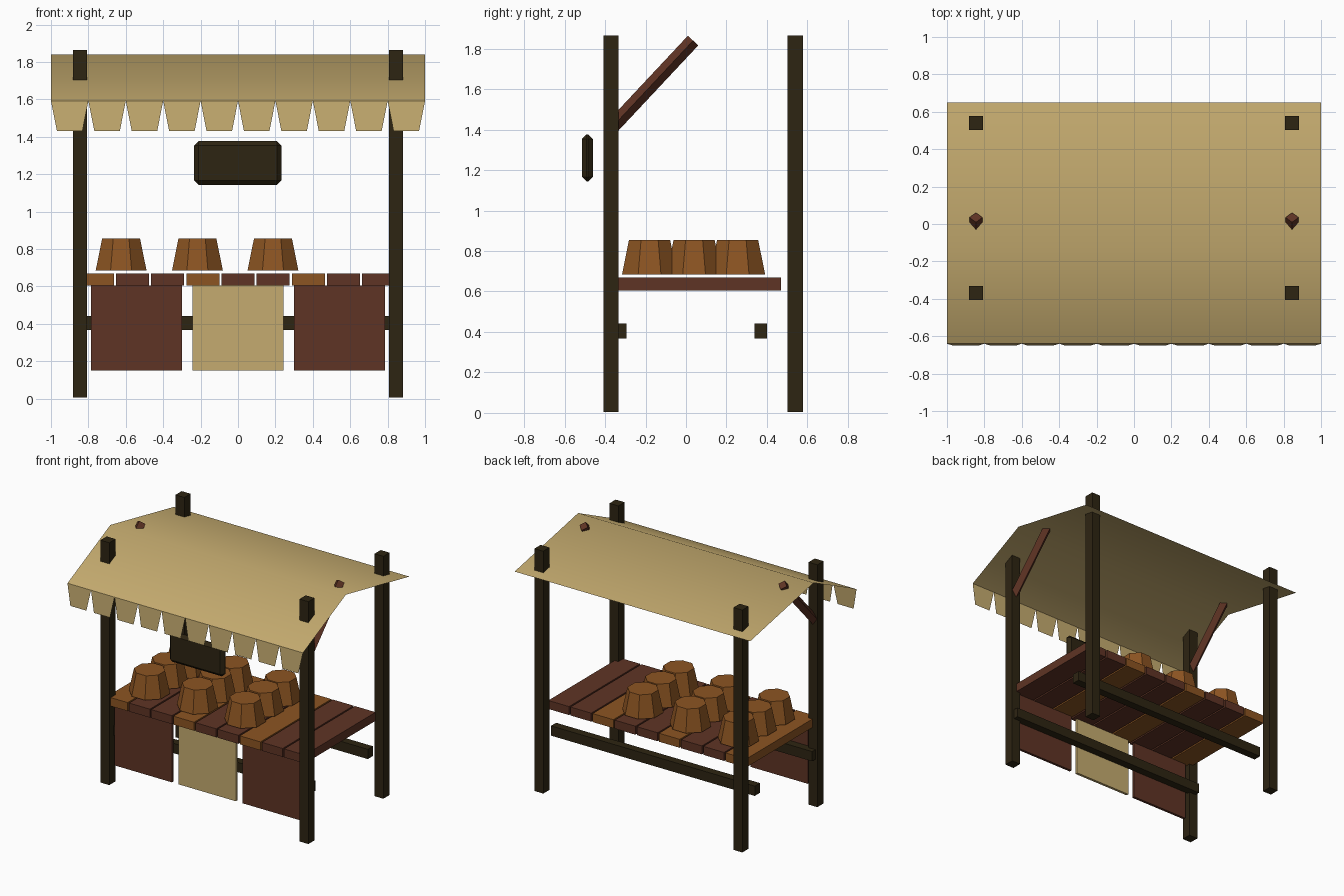
import bpy, bmesh, math
from mathutils import Matrix, Vector

if "Cube" in bpy.data.objects:
    bpy.data.objects.remove(bpy.data.objects["Cube"])


def material(name, rgb):
    m = bpy.data.materials.new(name)
    m.diffuse_color = (*rgb, 1)
    m.use_nodes = True
    m.node_tree.nodes["Principled BSDF"].inputs["Base Color"].default_value = m.diffuse_color
    return m


CLOTH = material("tan_cloth", (0.56, 0.41, 0.16))
DARK = material("dark_timber", (0.027, 0.018, 0.006))
BROWN = material("red_brown", (0.114, 0.034, 0.018))
ORANGE = material("orange_wood", (0.262, 0.089, 0.016))


def finish(name, bm, mat):
    mesh = bpy.data.meshes.new(name)
    bm.normal_update()
    bm.to_mesh(mesh)
    bm.free()
    obj = bpy.data.objects.new(name, mesh)
    bpy.context.collection.objects.link(obj)
    mesh.materials.append(mat)
    return obj


def box(name, lo, hi, mat):
    lo, hi = Vector(lo), Vector(hi)
    bm = bmesh.new()
    bmesh.ops.create_cube(bm, size=1, matrix=Matrix.Translation((lo + hi) / 2)
                          @ Matrix.Diagonal((*(hi - lo), 1)))
    return finish(name, bm, mat)


# Corner posts and the diagonal braces holding the canopy
for s, side in ((-1, "left"), (1, "right")):
    x = s * 0.845
    for y, end in ((-0.37, "front"), (0.54, "back")):
        box(f"{end}_post_{side}", (x - 0.0375, y - 0.0375, 0.005),
            (x + 0.0375, y + 0.0375, 1.865), DARK)
    a, b = Vector((x, -0.365, 1.413)), Vector((x, 0.035, 1.84))
    bm = bmesh.new()
    bmesh.ops.create_cone(
        bm, cap_ends=True, segments=4, radius1=0.035, radius2=0.035, depth=(b - a).length,
        matrix=Matrix.Translation((a + b) / 2)
        @ Matrix.Rotation(-math.atan2(b.y - a.y, b.z - a.z), 4, 'X'))
    finish(f"brace_{side}", bm, BROWN)

# Long rails under the counter
for y, end in ((-0.325, "front"), (0.37, "back")):
    box(f"{end}_rail", (-0.865, y - 0.031, 0.367), (0.865, y + 0.031, 0.442), DARK)

# Counter planks, every third one lighter
for i in range(9):
    x = (i - 4) * 0.188
    box(f"plank_{i + 1}", (x - 0.088, -0.39, 0.605), (x + 0.088, 0.47, 0.67),
        ORANGE if i % 3 == 0 else BROWN)

# Cloth panels hanging below the counter front
for i, mat in enumerate((BROWN, CLOTH, BROWN)):
    x = (i - 1) * 0.543
    box(f"front_panel_{i + 1}", (x - 0.244, -0.375, 0.15), (x + 0.244, -0.355, 0.605), mat)

# Upturned eight-sided baskets in a grid on the counter
for i, x in enumerate((-0.625, -0.217, 0.187)):
    for j, y in enumerate((-0.18, 0.04, 0.255)):
        bm = bmesh.new()
        bmesh.ops.create_cone(bm, cap_ends=True, segments=8, radius1=0.147, radius2=0.11,
                              depth=0.17, matrix=Matrix.Translation((x, y, 0.77))
                              @ Matrix.Rotation(math.pi / 8, 4, 'Z'))
        finish(f"basket_{i * 3 + j + 1}", bm, ORANGE)

# Blank hanging board with chamfered edges
board = box("hanging_board", (-0.235, -0.515, 1.143), (0.232, -0.46, 1.377), DARK)
bevel = board.modifiers.new("chamfer", 'BEVEL')
bevel.width = 0.024
bevel.segments = 1

# Canopy sheet: front slope, ridge, back slope
bm = bmesh.new()
rows = [[bm.verts.new((x, y, z)) for x in (-1, 1)]
        for y, z in ((-0.64, 1.592), (-0.12, 1.84), (0.65, 1.685))]
for r, q in zip(rows, rows[1:]):
    bm.faces.new((r[0], r[1], q[1], q[0]))
canopy = finish("canopy", bm, CLOTH)
canopy.data.polygons.foreach_set("use_smooth", [True] * len(canopy.data.polygons))

# Scalloped valance of ten tapered flaps
bm = bmesh.new()
for i in range(10):
    x = -1 + i * 0.2
    bm.faces.new([bm.verts.new(p) for p in (
        (x, -0.64, 1.592), (x + 0.032, -0.65, 1.43),
        (x + 0.168, -0.65, 1.43), (x + 0.2, -0.64, 1.592))])
finish("valance", bm, CLOTH)
